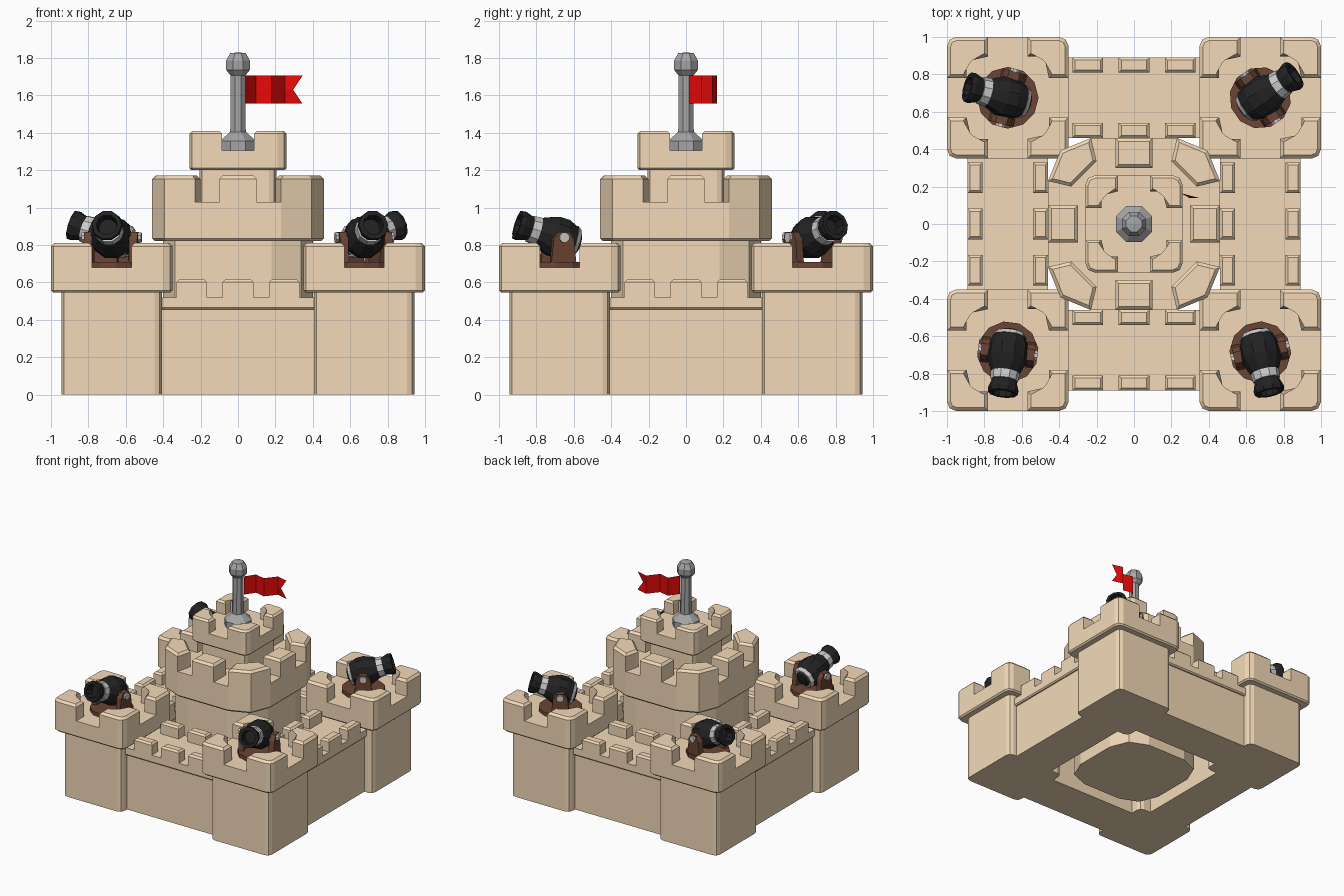
import bpy, bmesh
from math import pi, sin, cos, radians
from mathutils import Matrix

if "Cube" in bpy.data.objects:
    bpy.data.objects.remove(bpy.data.objects["Cube"])


def material(name, rgb):
    m = bpy.data.materials.new(name)
    m.diffuse_color = (*rgb, 1)
    m.use_nodes = True
    m.node_tree.nodes["Principled BSDF"].inputs["Base Color"].default_value = m.diffuse_color
    return m


STONE = material("sandstone", (0.90, 0.70, 0.48))
BROWN = material("brown_wood", (0.15, 0.06, 0.035))
BLACK = material("black_iron", (0.016, 0.016, 0.016))
LIGHT = material("light_metal", (0.65, 0.65, 0.65))
STEEL = material("pole_metal", (0.38, 0.38, 0.38))
RED = material("flag_red", (0.8, 0.003, 0.003))


def finish(name, bm, mat):
    bmesh.ops.recalc_face_normals(bm, faces=bm.faces)
    me = bpy.data.meshes.new(name)
    bm.to_mesh(me)
    bm.free()
    me.materials.append(mat)
    ob = bpy.data.objects.new(name, me)
    bpy.context.collection.objects.link(ob)
    return ob


def prism(bm, pts, z0, z1, top=0.0, bottom=0.0, mat=Matrix()):
    """Extruded outline with optional chamfers round its top and bottom."""
    part = bmesh.new()
    lo = [part.verts.new((x, y, z0)) for x, y in pts]
    hi = [part.verts.new((x, y, z1)) for x, y in pts]
    n = len(pts)
    part.faces.new(lo[::-1])
    part.faces.new(hi)
    for i in range(n):
        j = (i + 1) % n
        part.faces.new((lo[i], lo[j], hi[j], hi[i]))
    for size, verts in ((top, hi), (bottom, lo)):
        if size:
            edges = [part.edges.get((verts[i], verts[(i + 1) % n])) for i in range(n)]
            bmesh.ops.bevel(part, geom=edges, offset=size, segments=1, affect='EDGES')
    bmesh.ops.triangulate(part, faces=[f for f in part.faces if len(f.verts) > 4])
    part.transform(mat)
    tmp = bpy.data.meshes.new("tmp")
    part.to_mesh(tmp)
    part.free()
    bm.from_mesh(tmp)
    bpy.data.meshes.remove(tmp)


def rect(x0, x1, y0, y1):
    return [(x0, y0), (x1, y0), (x1, y1), (x0, y1)]


def round_square(h, r, n):
    c = h - r
    out = []
    for k, (sx, sy) in enumerate(((1, 1), (-1, 1), (-1, -1), (1, -1))):
        for i in range(n + 1):
            a = k * pi / 2 + i * pi / 2 / n
            out.append((sx * c + r * cos(a), sy * c + r * sin(a)))
    return out


def corner_merlon(h, gap, t, r):
    """L-shaped battlement round the +x +y corner."""
    c, q, f = h - r, h - t, 0.025
    arc = [(c + r * cos(i * pi / 4), c + r * sin(i * pi / 4)) for i in range(3)]
    return [(h, gap)] + arc + [(gap, h), (gap, q), (q - f, q), (q, q - f), (q, gap)]


def lathe(name, profile, sides, mat, matrix=Matrix()):
    bm = bmesh.new()
    rings = []
    for r, z in profile:
        count = sides if r else 1
        rings.append([bm.verts.new((r * cos(2 * pi * (i + .5) / sides),
                                    r * sin(2 * pi * (i + .5) / sides), z)) for i in range(count)])
    for a, b in zip(rings, rings[1:]):
        for i in range(sides):
            j = (i + 1) % sides
            vs = [a[i % len(a)], a[j % len(a)], b[j % len(b)], b[i % len(b)]]
            bm.faces.new(list(dict.fromkeys(vs)))
    bm.transform(matrix)
    return finish(name, bm, mat)


def quarter(k):
    return Matrix.Rotation(k * pi / 2, 4, 'Z')


# corner towers with battlements
for label, x, y in (("front_left", -1, -1), ("front_right", 1, -1),
                    ("back_left", -1, 1), ("back_right", 1, 1)):
    T = Matrix.Translation((0.675 * x, 0.675 * y, 0))
    bm = bmesh.new()
    prism(bm, round_square(0.268, 0.04, 2), 0, 0.56, mat=T)
    prism(bm, round_square(0.325, 0.05, 2), 0.545, 0.68, bottom=0.012, mat=T)
    for k in range(4):
        prism(bm, corner_merlon(0.325, 0.105, 0.105, 0.05), 0.68, 0.81, top=0.018, mat=T @ quarter(k))
    finish(label + "_tower", bm, STONE)

# curtain walls with inner and outer merlons
for k, label in enumerate(("front", "right", "back", "left")):
    R = quarter(k)
    bm = bmesh.new()
    prism(bm, rect(-0.45, 0.45, -0.87, -0.51), 0, 0.47, mat=R)
    prism(bm, rect(-0.45, 0.45, -0.89, -0.46), 0.455, 0.52, bottom=0.01, mat=R)
    for cx in (-0.247, 0, 0.247):
        for y0 in (-0.89, -0.54):
            prism(bm, rect(cx - 0.082, cx + 0.082, y0, y0 + 0.08), 0.52, 0.615, top=0.014, mat=R)
    finish(label + "_wall", bm, STONE)

# central keep: body and wide battlement
bm = bmesh.new()
prism(bm, round_square(0.40, 0.22, 2), 0, 0.84)
prism(bm, round_square(0.46, 0.23, 2), 0.82, 1.03, bottom=0.015)
DIAGONAL = [(0.46, 0.23), (0.393, 0.393), (0.23, 0.46), (0.20, 0.335), (0.335, 0.20)]
for k in range(4):
    prism(bm, rect(-0.1, 0.1, -0.46, -0.30), 1.03, 1.17, top=0.018, mat=quarter(k))
    prism(bm, DIAGONAL, 1.03, 1.17, top=0.018, mat=quarter(k))
finish("keep", bm, STONE)

# top turret
bm = bmesh.new()
prism(bm, round_square(0.205, 0.04, 2), 1.02, 1.21)
prism(bm, round_square(0.26, 0.05, 2), 1.20, 1.305, bottom=0.012)
for k in range(4):
    prism(bm, corner_merlon(0.26, 0.085, 0.085, 0.05), 1.305, 1.41, top=0.015, mat=quarter(k))
finish("turret", bm, STONE)

# flag pole with foot and ball
lathe("flag_pole", [(0, 1.305), (0.105, 1.305), (0.105, 1.355), (0.045, 1.405), (0.042, 1.705),
                    (0.068, 1.735), (0.07, 1.785), (0.045, 1.825), (0, 1.83)], 8, STEEL)

# wavy swallow-tail flag
bm = bmesh.new()
wave = [(0.04, 0.02), (0.095, 0.10), (0.18, 0.08), (0.25, 0.165), (0.345, 0.14)]
rows = [[bm.verts.new((x - (0.05 if i == 4 and z == 1.63 else 0), y, z)) for i, (x, y) in enumerate(wave)]
        for z in (1.555, 1.63, 1.705)]
for a, b in zip(rows, rows[1:]):
    for i in range(4):
        bm.faces.new((a[i], a[i + 1], b[i + 1], b[i]))
finish("flag", bm, RED)

# cannons, each turned its own way
CHEEK = [(-0.07, 0.69), (0.07, 0.69), (0.055, 0.83), (0.03, 0.87), (-0.03, 0.87), (-0.055, 0.83)]
for label, x, y, yaw in (("front_left", -0.675, -0.685, -97), ("front_right", 0.675, -0.685, -77),
                         ("back_left", -0.675, 0.675, 165), ("back_right", 0.675, 0.675, 34)):
    M = Matrix.Translation((x, y, 0)) @ Matrix.Rotation(radians(yaw), 4, 'Z')
    B = M @ Matrix.Translation((0, 0, 0.84)) @ Matrix.Rotation(radians(90 - 17), 4, 'Y')
    lathe(label + "_cannon_base", [(0, 0.67), (0.165, 0.67), (0.165, 0.71), (0, 0.71)], 12, BROWN, M)
    bm = bmesh.new()
    for s in (-1, 1):
        side = M @ Matrix.Translation((0, s * 0.122 + 0.022, 0)) @ Matrix.Rotation(pi / 2, 4, 'X')
        prism(bm, CHEEK, 0, 0.044, mat=side)
    finish(label + "_cannon_cheeks", bm, BROWN)
    lathe(label + "_cannon_axle", [(0, -0.16), (0.028, -0.16), (0.028, 0.16), (0, 0.16)], 8, LIGHT,
          M @ Matrix.Translation((0, 0, 0.84)) @ Matrix.Rotation(pi / 2, 4, 'X'))
    lathe(label + "_cannon_barrel", [(0, -0.125), (0.05, -0.12), (0.085, -0.09), (0.112, -0.03),
                                     (0.112, 0.03), (0.088, 0.09), (0.072, 0.125), (0.066, 0.16),
                                     (0.083, 0.21), (0.08, 0.232), (0.056, 0.232), (0.05, 0.17),
                                     (0, 0.17)], 10, BLACK, B)
    lathe(label + "_cannon_front_band", [(0.066, 0.115), (0.078, 0.115), (0.074, 0.16), (0.06, 0.16)], 10, LIGHT, B)
    lathe(label + "_cannon_rear_band", [(0.06, -0.108), (0.078, -0.108), (0.094, -0.085), (0.08, -0.085)],
          10, LIGHT, B)
